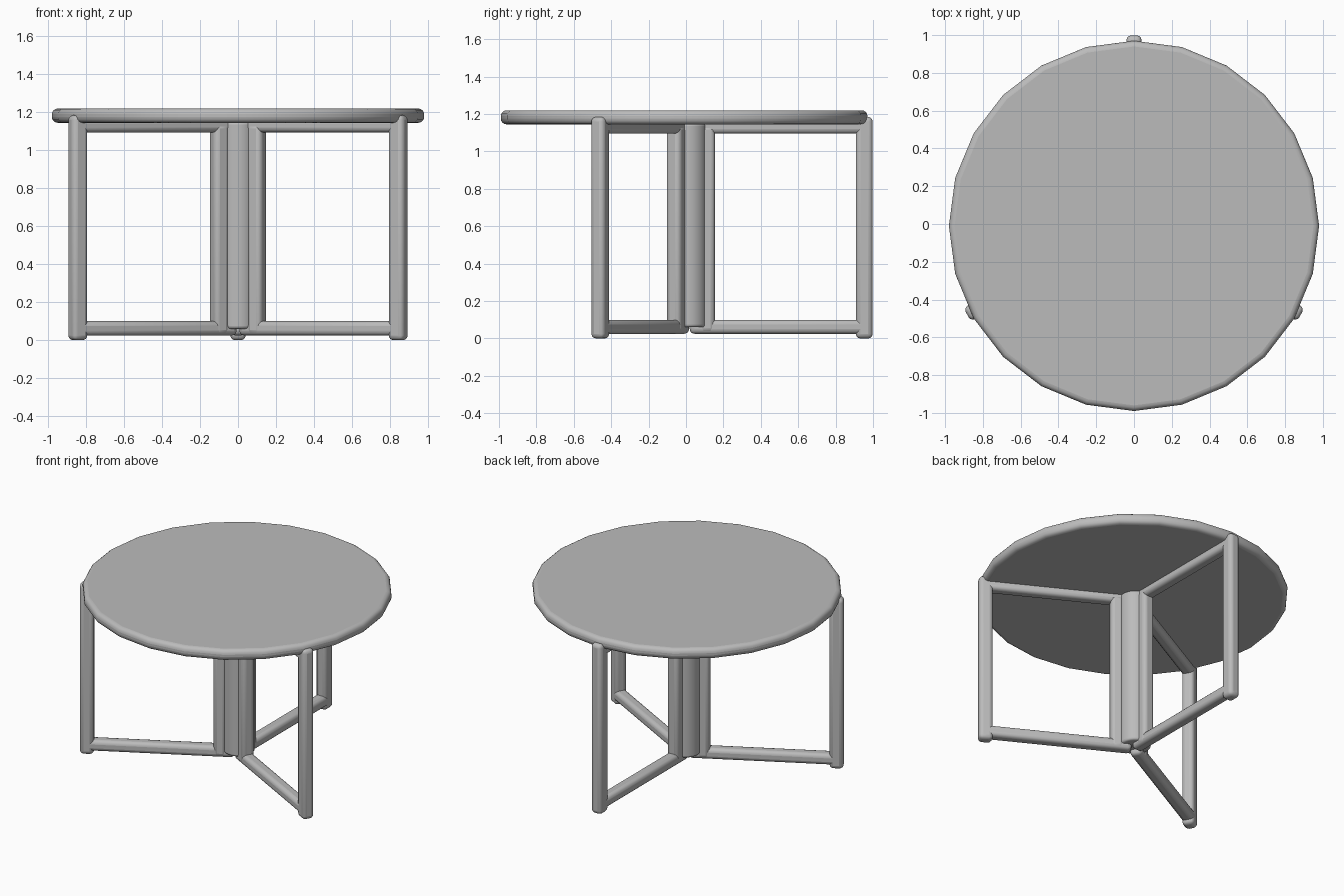
import bpy, bmesh, math
from mathutils import Matrix, Vector

cube = bpy.data.objects.get("Cube")
if cube:
    bpy.data.objects.remove(cube, do_unlink=True)

# One plain grey material
grey = bpy.data.materials.new("plain grey")
grey.use_nodes = True
color = (0.5, 0.5, 0.5, 1)
grey.diffuse_color = color
grey.node_tree.nodes["Principled BSDF"].inputs["Base Color"].default_value = color


def finish(name, bm, bevel, segments):
    """Turn a bmesh into a bevelled, smooth-shaded object."""
    mesh = bpy.data.meshes.new(name)
    bm.to_mesh(mesh)
    bm.free()
    mesh.materials.append(grey)
    obj = bpy.data.objects.new(name, mesh)
    bpy.context.collection.objects.link(obj)
    mod = obj.modifiers.new("rounded edges", "BEVEL")
    mod.width, mod.segments = bevel, segments
    mod.limit_method = "ANGLE"
    bpy.ops.object.select_all(action="DESELECT")
    obj.select_set(True)
    bpy.context.view_layer.objects.active = obj
    bpy.ops.object.shade_smooth_by_angle(angle=math.radians(40))
    return obj


def cylinder(name, radius, z0, z1, sides, bevel, y=0):
    bm = bmesh.new()
    bmesh.ops.create_cone(bm, cap_ends=True, segments=sides, radius1=radius,
                          radius2=radius, depth=z1 - z0,
                          matrix=Matrix.Translation((0, y, (z0 + z1) / 2)))
    return finish(name, bm, bevel, 4)


def add_box(bm, x0, x1, width, z0, z1):
    center = Vector(((x0 + x1) / 2, 0, (z0 + z1) / 2))
    size = Matrix.Diagonal((x1 - x0, width, z1 - z0, 1))
    bmesh.ops.create_cube(bm, size=1, matrix=Matrix.Translation(center) @ size)


def leg_frame(name, angle, reach):
    """Upright rectangular frame running outward from the hub."""
    bm = bmesh.new()
    add_box(bm, reach - 0.09, reach, 0.08, 0, 1.185)          # outer post
    add_box(bm, 0.07, 0.155, 0.085, 0.03, 1.14)               # inner post
    add_box(bm, 0.02, reach - 0.02, 0.08, 0.025, 0.1)         # floor bar
    add_box(bm, 0.02, reach - 0.02, 0.08, 1.095, 1.165)       # top bar
    obj = finish(name, bm, 0.025, 3)
    obj.rotation_euler.z = math.radians(angle)


# Round top with faceted outline and rounded rim
cylinder("table_top", 0.98, 1.145, 1.22, 24, 0.03, y=-0.01)

# Central column
cylinder("center_column", 0.1, 0.06, 1.15, 32, 0.015, y=0.01)

# Three frames spread around the column
leg_frame("back_leg_frame", 90, 0.998)
leg_frame("left_leg_frame", -28.5, 1.005)
leg_frame("right_leg_frame", 208.5, 1.005)
